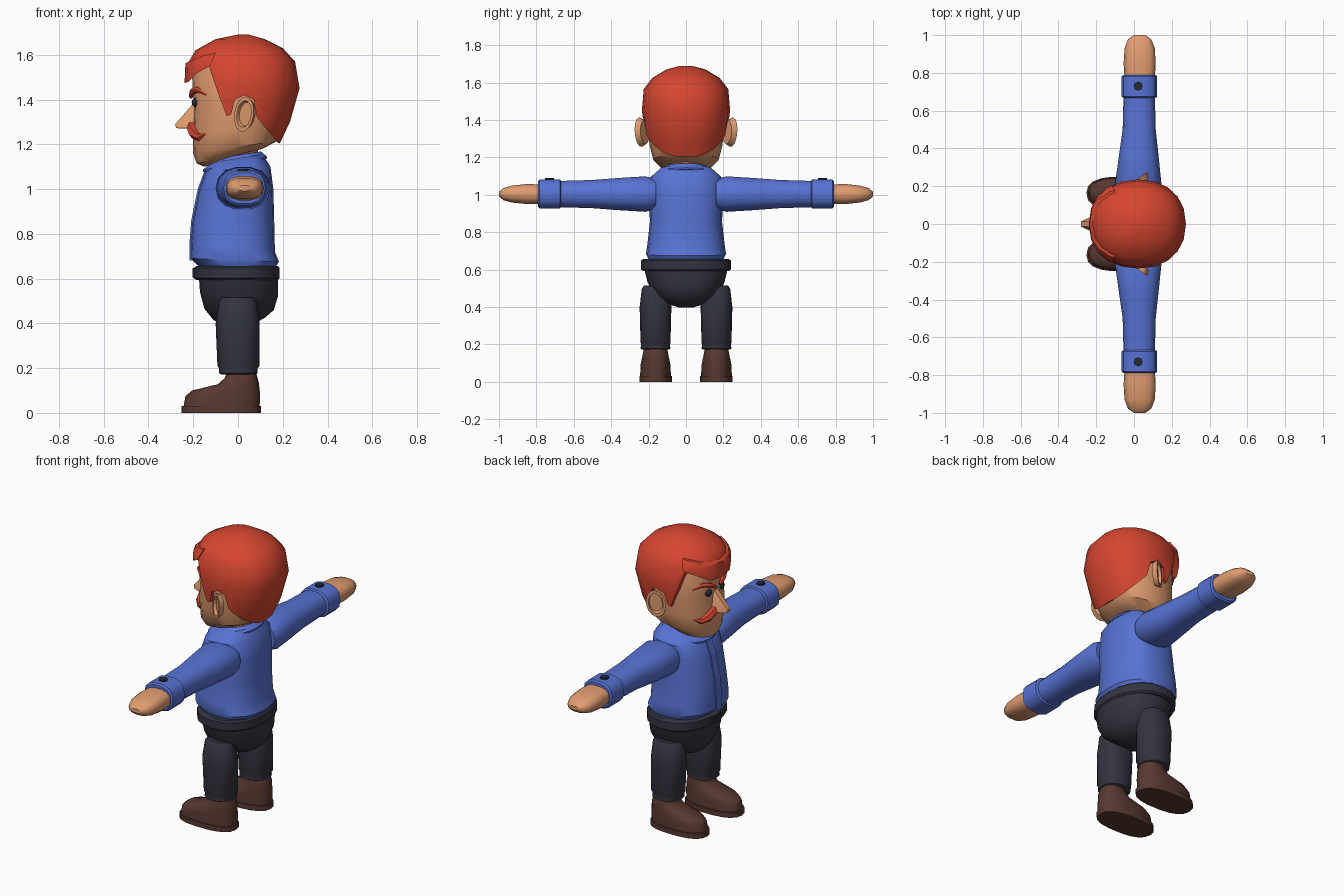
import bpy, bmesh, math
from mathutils import Matrix, Vector

if "Cube" in bpy.data.objects:
    bpy.data.objects.remove(bpy.data.objects["Cube"])


def material(name, r, g, b):
    lin = [((c / 255 + 0.055) / 1.055) ** 2.4 for c in (r, g, b)]
    m = bpy.data.materials.new(name)
    m.diffuse_color = (*lin, 1)
    m.use_nodes = True
    m.node_tree.nodes["Principled BSDF"].inputs["Base Color"].default_value = m.diffuse_color
    return m


SKIN = material("skin", 224, 156, 112)
HAIR = material("red hair", 214, 70, 48)
SHIRT = material("blue shirt", 88, 115, 212)
PANTS = material("dark trousers", 52, 52, 65)
SHOE = material("brown leather", 88, 56, 48)
BLACK = material("near black", 38, 41, 52)


def finish(name, bm, mat):
    bmesh.ops.recalc_face_normals(bm, faces=bm.faces)
    me = bpy.data.meshes.new(name)
    bm.to_mesh(me)
    bm.free()
    me.materials.append(mat)
    ob = bpy.data.objects.new(name, me)
    bpy.context.collection.objects.link(ob)
    return ob


def loft(name, rings, mat, n=20, power=2.2, place=None):
    """Skin rounded rings, each ((front x, z), (back x, z), half width)."""
    bm = bmesh.new()
    loops = []
    for (xf, zf), (xb, zb), hw in rings:
        loop = []
        for i in range(n):
            a = 2 * math.pi * i / n
            c, s = math.cos(a), math.sin(a)
            u = math.copysign(abs(c) ** (2 / power), c)
            v = math.copysign(abs(s) ** (2 / power), s)
            t = (1 - u) / 2
            p = (xf + (xb - xf) * t, hw * v, zf + (zb - zf) * t)
            loop.append(bm.verts.new(place(*p) if place else p))
        loops.append(loop)
    for a, b in zip(loops, loops[1:]):
        for i in range(n):
            j = (i + 1) % n
            bm.faces.new((a[i], a[j], b[j], b[i]))
    bm.faces.new(loops[0])
    bm.faces.new(loops[-1])
    return finish(name, bm, mat)


def hull(name, points, mat):
    bm = bmesh.new()
    for p in points:
        bm.verts.new(p)
    bmesh.ops.convex_hull(bm, input=bm.verts)
    return finish(name, bm, mat)


def tube(name, points, mat):
    """Tapered tube through (x, y, z, radius) points."""
    cu = bpy.data.curves.new(name, 'CURVE')
    cu.dimensions = '3D'
    cu.bevel_depth = 1
    cu.bevel_resolution = 1
    cu.use_fill_caps = True
    sp = cu.splines.new('POLY')
    sp.points.add(len(points) - 1)
    for q, (x, y, z, r) in zip(sp.points, points):
        q.co = (x, y, z, 1)
        q.radius = r
    tmp = bpy.data.objects.new(name + "_path", cu)
    me = bpy.data.meshes.new_from_object(tmp)
    bpy.data.objects.remove(tmp)
    me.materials.clear()
    me.materials.append(mat)
    ob = bpy.data.objects.new(name, me)
    bpy.context.collection.objects.link(ob)


def trim(ob, outline):
    """Keep only what lies inside a side outline (x, z)."""
    bm = bmesh.new()
    f = bm.faces.new([bm.verts.new((x, -0.4, z)) for x, z in outline])
    ext = bmesh.ops.extrude_face_region(bm, geom=[f])["geom"]
    bmesh.ops.translate(bm, vec=(0, 0.8, 0),
                        verts=[g for g in ext if isinstance(g, bmesh.types.BMVert)])
    cutter = finish("trim_cutter", bm, HAIR)
    cutter.hide_render = True
    mod = ob.modifiers.new("trim", 'BOOLEAN')
    mod.operation = 'INTERSECT'
    mod.solver = 'EXACT'
    mod.object = cutter
    bpy.context.view_layer.objects.active = ob
    bpy.ops.object.modifier_apply(modifier=mod.name)
    bpy.data.objects.remove(cutter)


# head and neck
loft("head", [((-.15, 1.10), (0, 1.15), .07), ((-.185, 1.115), (.11, 1.18), .13),
              ((-.20, 1.16), (.175, 1.215), .175), ((-.202, 1.26), (.20, 1.27), .195),
              ((-.198, 1.38), (.22, 1.38), .205), ((-.205, 1.50), (.23, 1.50), .205),
              ((-.17, 1.60), (.18, 1.60), .16), ((-.05, 1.64), (.08, 1.65), .06)], SKIN)
loft("neck", [((-.07, 1.05), (.09, 1.08), .09), ((-.07, 1.16), (.09, 1.2), .09)], SKIN)

# hair shell trimmed to the hairline, plus a raised fringe
hair_rings = [((-.20, 1.18), (.185, 1.20), .185), ((-.22, 1.30), (.232, 1.30), .217),
              ((-.23, 1.45), (.275, 1.45), .236), ((-.225, 1.56), (.255, 1.57), .226),
              ((-.19, 1.62), (.20, 1.63), .18), ((-.10, 1.67), (.12, 1.67), .105),
              ((0, 1.69), (.05, 1.69), .03)]
hair = loft("hair", hair_rings, HAIR)
trim(hair, [(-.3, 1.49), (-.2, 1.51), (-.13, 1.55), (-.09, 1.43), (-.05, 1.325),
            (-.03, 1.335), (-.015, 1.40), (.03, 1.42), (.07, 1.40), (.085, 1.32),
            (.18, 1.205), (.35, 1.2), (.35, 1.75), (-.3, 1.75)])
fringe = loft("fringe", hair_rings, HAIR)
c = Vector((.02, 0, 1.45))
fringe.data.transform(Matrix.Translation(c) @ Matrix.Scale(1.04, 4) @ Matrix.Translation(-c))
trim(fringe, [(-.3, 1.455), (-.22, 1.48), (-.19, 1.515), (-.125, 1.55), (-.10, 1.61),
              (-.16, 1.595), (-.3, 1.535)])

# nose
hull("nose", [(x, s * y, z) for s in (1, -1) for x, y, z in (
    (-.185, .018, 1.40), (-.21, .025, 1.36), (-.281, .012, 1.29), (-.276, .016, 1.272),
    (-.235, .035, 1.272), (-.17, .045, 1.27))], SKIN)

# shirt body, collar, front strip
loft("shirt", [((-.175, .655), (.17, .655), .20), ((-.212, .69), (.183, .675), .214),
               ((-.212, .76), (.165, .72), .206), ((-.204, .86), (.162, .85), .193),
               ((-.175, 1.0), (.158, 1.0), .198), ((-.145, 1.08), (.145, 1.10), .195),
               ((-.11, 1.12), (.11, 1.155), .14), ((-.08, 1.125), (.09, 1.16), .09)],
     SHIRT, power=2.5)
loft("collar", [((-.155, 1.075), (.128, 1.135), .155), ((-.157, 1.085), (.13, 1.145), .152),
                ((-.105, 1.135), (.102, 1.168), .11), ((-.085, 1.12), (.085, 1.15), .09)], SHIRT)
strip = [(-.217, .68), (-.217, .76), (-.209, .86), (-.18, 1.0), (-.15, 1.08)]
for (xa, za), (xb, zb) in zip(strip, strip[1:]):
    hull("shirt_strip", [(x + d, y, z) for x, z in ((xa, za), (xb, zb))
                         for d in (0, .03) for y in (-.025, .025)], SHIRT)

# trousers seat and waistband
loft("trouser_seat", [((-.07, .398), (.07, .398), .04), ((-.11, .415), (.12, .425), .11),
                      ((-.15, .465), (.16, .46), .165), ((-.17, .54), (.178, .52), .205),
                      ((-.175, .61), (.178, .61), .225)], PANTS)
loft("waistband", [((-.185, .593), (.177, .593), .23), ((-.197, .602), (.186, .602), .24),
                   ((-.197, .648), (.186, .648), .24), ((-.185, .656), (.177, .656), .23)], PANTS)
hull("waist_buckle", [(x, y, z) for x in (-.204, -.18) for y in (-.035, .035)
                      for z in (.605, .648)], BLACK)

for s, side in ((1, "right"), (-1, "left")):
    def along_arm(x, y, z):
        return (x, s * z, 1.004 + y)

    def along_leg(x, y, z):
        return (x, s * (.163 + y), z)

    # sleeve, cuff, button, hand
    loft(side + "_sleeve", [((-.08, .16), (.13, .16), .08), ((-.10, .215), (.145, .215), .097),
                            ((-.08, .36), (.13, .36), .088), ((-.06, .50), (.115, .50), .077),
                            ((-.055, .70), (.11, .70), .071)], SHIRT, 14, 2.3, along_arm)
    loft(side + "_cuff", [((-.055, .668), (.113, .668), .072), ((-.065, .674), (.123, .674), .079),
                          ((-.065, .782), (.123, .782), .079), ((-.055, .79), (.113, .79), .07)],
         SHIRT, 14, 2.6, along_arm)
    loft(side + "_cuff_button", [((-.002, 1.07), (.046, 1.07), .024), ((-.002, 1.09), (.046, 1.09), .024)],
         BLACK, 8, 2, lambda x, y, z: (x, s * .73 + y, z))
    loft(side + "_hand", [((-.05, .77), (.11, .77), .052), ((-.055, .85), (.115, .85), .055),
                          ((-.05, .93), (.11, .93), .046), ((-.032, .977), (.092, .977), .033),
                          ((0, 1.0), (.06, 1.0), .012)], SKIN, 14, 2.6, along_arm)

    # trouser leg and shoe
    loft(side + "_trouser_leg", [((-.07, .515), (.07, .515), .06), ((-.085, .50), (.085, .50), .073),
                                 ((-.10, .40), (.096, .40), .085), ((-.092, .21), (.096, .21), .08),
                                 ((-.085, .20), (.088, .20), .077), ((-.085, .178), (.088, .178), .08),
                                 ((-.075, .172), (.078, .172), .07)], PANTS, 16, 2.3, along_leg)
    loft(side + "_sole", [((-.252, 0), (.102, 0), .088), ((-.252, .03), (.102, .03), .088)],
         SHOE, 18, 2.5, along_leg)
    loft(side + "_shoe", [((-.243, .03), (.097, .03), .083), ((-.235, .075), (.098, .09), .082),
                          ((-.205, .10), (.096, .11), .078), ((-.09, .128), (.093, .135), .072),
                          ((-.06, .155), (.088, .155), .068), ((-.05, .18), (.08, .18), .062)],
         SHOE, 18, 2.4, along_leg)

    # eye, brow, moustache half
    bm = bmesh.new()
    bmesh.ops.create_uvsphere(bm, u_segments=12, v_segments=8, radius=.023,
                              matrix=Matrix.Translation((-.184, s * .06, 1.387)))
    finish(side + "_eye", bm, BLACK)
    tube(side + "_brow", [(-.21, s * .02, 1.412, .009), (-.203, s * .06, 1.435, .015),
                          (-.182, s * .10, 1.445, .014), (-.14, s * .145, 1.422, .006)], HAIR)
    tube(side + "_moustache", [(-.203, 0, 1.29, .022), (-.205, s * .03, 1.277, .025),
                               (-.195, s * .07, 1.25, .026), (-.172, s * .105, 1.232, .018),
                               (-.138, s * .14, 1.25, .004)], HAIR)

    # ear: tilted disc with a sunken middle
    bm = bmesh.new()
    bmesh.ops.create_cone(bm, cap_ends=True, segments=16, radius1=.8, radius2=1, depth=1)
    top = max(bm.faces, key=lambda f: f.calc_center_median().z)
    bmesh.ops.inset_individual(bm, faces=[top], thickness=.25)
    bmesh.ops.inset_individual(bm, faces=[top], thickness=.08, depth=-.5)
    bmesh.ops.transform(bm, verts=bm.verts, matrix=(
        Matrix.Translation((.035, .232, 1.335)) @ Matrix.Rotation(math.radians(35), 4, 'Z')
        @ Matrix.Rotation(math.radians(-90), 4, 'X') @ Matrix.Rotation(math.radians(12), 4, 'Z')
        @ Matrix.Diagonal((.052, .08, .03, 1))))
    if s < 0:
        bmesh.ops.scale(bm, vec=(1, -1, 1), verts=bm.verts)
    finish(side + "_ear", bm, SKIN)

# smooth shading with sharp edges kept
bpy.ops.object.select_all(action='SELECT')
bpy.context.view_layer.objects.active = hair
bpy.ops.object.shade_smooth_by_angle(angle=math.radians(38))
